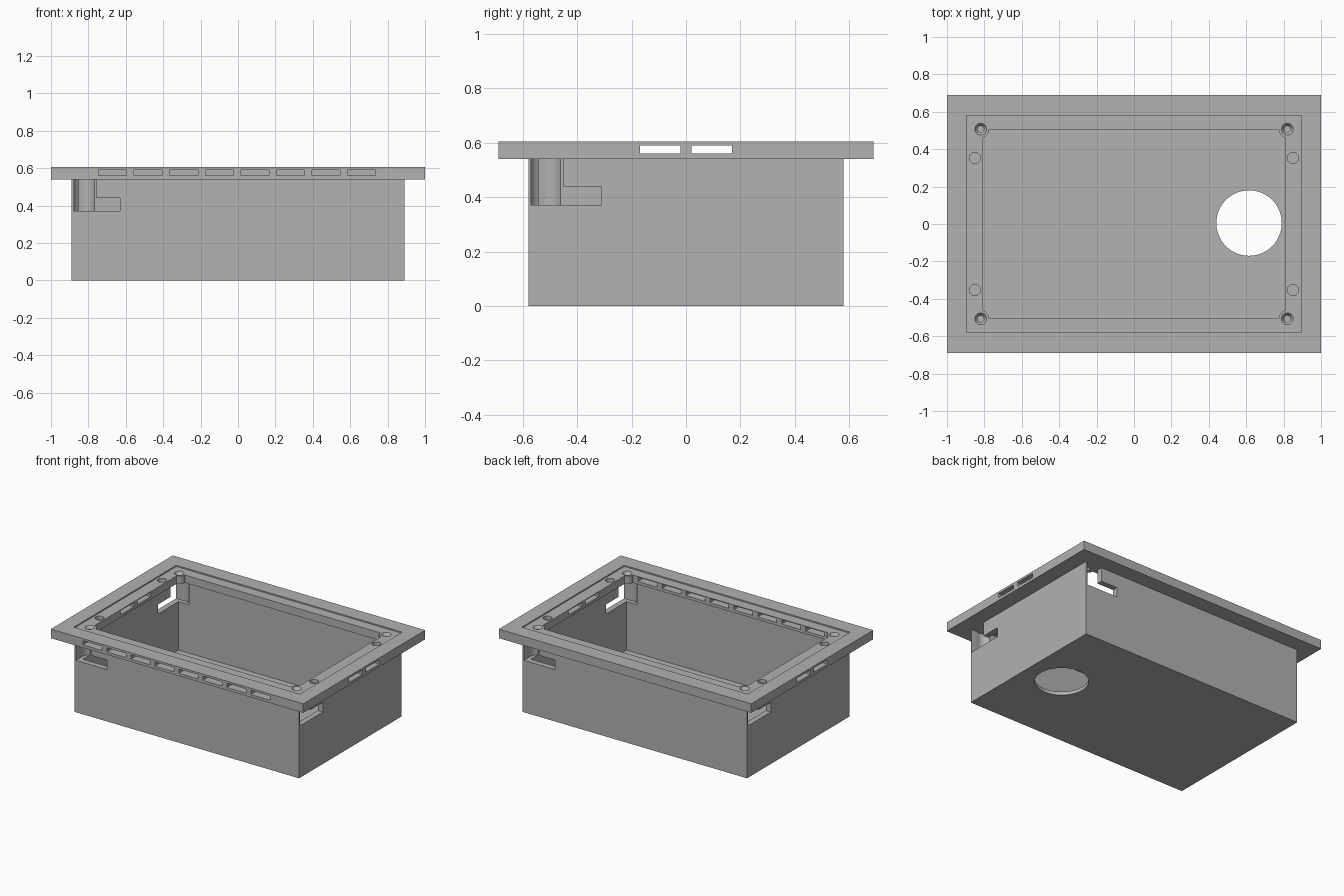
import bpy, bmesh, math
from mathutils import Matrix

if "Cube" in bpy.data.objects:
    bpy.data.objects.remove(bpy.data.objects["Cube"])

grey = bpy.data.materials.new("light_grey")
grey.diffuse_color = (0.445, 0.445, 0.445, 1)
grey.use_nodes = True
grey.node_tree.nodes["Principled BSDF"].inputs["Base Color"].default_value = grey.diffuse_color


def finish(bm, name):
    bmesh.ops.recalc_face_normals(bm, faces=bm.faces)
    me = bpy.data.meshes.new(name)
    bm.to_mesh(me)
    bm.free()
    me.materials.append(grey)
    ob = bpy.data.objects.new(name, me)
    bpy.context.collection.objects.link(ob)
    return ob


def box(name, x, y, z, rot=0):
    """Box from (min, max) ranges, optionally turned about z by quarter turns."""
    bm = bmesh.new()
    bmesh.ops.create_cube(bm, size=1)
    for v in bm.verts:
        v.co = [r[0] if c < 0 else r[1] for c, r in zip(v.co, (x, y, z))]
    bm.transform(Matrix.Rotation(rot, 4, 'Z'))
    return finish(bm, name)


def cyl(name, x, y, z0, z1, r0, r1=None, sides=32):
    bm = bmesh.new()
    bmesh.ops.create_cone(bm, cap_ends=True, segments=sides, radius1=r0,
                          radius2=r0 if r1 is None else r1, depth=z1 - z0)
    bm.transform(Matrix.Translation((x, y, (z0 + z1) / 2)))
    return finish(bm, name)


def prism(name, pts, z0, z1):
    bm = bmesh.new()
    f = bm.faces.new([bm.verts.new((x, y, z0)) for x, y in pts])
    g = bmesh.ops.extrude_face_region(bm, geom=[f])["geom"]
    for v in g:
        if isinstance(v, bmesh.types.BMVert):
            v.co.z = z1
    return finish(bm, name)


def cut(ob, cutter):
    m = ob.modifiers.new("cut", 'BOOLEAN')
    m.operation, m.solver, m.object = 'DIFFERENCE', 'EXACT', cutter
    bpy.context.view_layer.objects.active = ob
    bpy.ops.object.modifier_apply(modifier=m.name)
    bpy.data.objects.remove(cutter)


BX, BY = 0.89, 0.58            # outer size of the tray
TOP, RIM = 0.605, 0.54         # flange top and underside
SX, SY = 0.82, 0.507           # screw centres

# Tray with thin floor and a round cable hole
tray = box("tray", (-BX, BX), (-BY, BY), (0, RIM))
cut(tray, box("cavity", (-0.85, 0.85), (-0.54, 0.54), (0.025, 0.7)))
cut(tray, cyl("cable_hole", 0.615, 0.005, -0.1, 0.1, 0.175, sides=64))

# Clamp pockets in the corners, each opening through one wall by an L-shaped notch
for sx in (-1, 1):
    for sy in (-1, 1):
        cut(tray, cyl("pocket", sx * SX, sy * 0.514, 0.372, 0.7, 0.06))
for s in (-1, 1):
    for z1, lx, ly in ((0.7, 0.76, 0.45), (0.44, 0.63, 0.31)):
        # front and back walls
        x = sorted((s * 0.878, s * lx))
        y = sorted((s * 0.515, s * 0.7))
        cut(tray, box("notch", x, y, (0.372, z1)))
        # right and left walls
        x = sorted((s * 0.82, s * 1.0))
        y = sorted((-s * 0.57, -s * ly))
        cut(tray, box("notch", x, y, (0.372, z1)))

# Flange with shallow seat for a cover
flange = box("flange", (-1, 1), (-0.69, 0.69), (RIM, TOP))
cut(flange, box("seat", (-0.895, 0.895), (-BY, BY), (0.596, 0.7)))

# Opening whose corners bulge inward around the screw bosses
OX, OY, R = 0.81, 0.505, 0.046
a0 = 2 * math.pi - math.acos((OX - SX) / R)
a1 = math.pi + math.asin((SY - OY) / R)
arc = [(SX + R * math.cos(a), SY + R * math.sin(a))
       for a in (a0 + (a1 - a0) * i / 10 for i in range(11))]
outline = (arc + [(-x, y) for x, y in reversed(arc)]
           + [(-x, -y) for x, y in arc] + [(x, -y) for x, y in reversed(arc)])
cut(flange, prism("opening", outline, 0.4, 0.7))

# Countersunk screw holes and blind pin holes
for sx in (-1, 1):
    for sy in (-1, 1):
        cut(flange, cyl("screw_hole", sx * SX, sy * SY, 0.5, 0.7, 0.017, sides=24))
        cut(flange, cyl("countersink", sx * SX, sy * SY, 0.574, 0.598, 0.016, 0.033, sides=24))
        cut(flange, cyl("pin_hole", sx * 0.85, sy * 0.353, 0.57, 0.7, 0.03, sides=24))

# Vent slots: eight through the front, two through each side
for i in range(8):
    cx = -0.67 + 0.19 * i
    cut(flange, box("slot", (cx - 0.075, cx + 0.075), (-0.8, -0.4), (0.56, 0.59)))
for sx in (-1, 1):
    for cy in (-0.095, 0.095):
        cut(flange, box("slot", sorted((sx * 0.7, sx * 1.1)),
                        (cy - 0.075, cy + 0.075), (0.56, 0.59)))

# Smooth the round parts, keep edges sharp
for ob in (tray, flange):
    bpy.ops.object.select_all(action='DESELECT')
    ob.select_set(True)
    bpy.context.view_layer.objects.active = ob
    bpy.ops.object.shade_smooth_by_angle(angle=math.radians(30))
